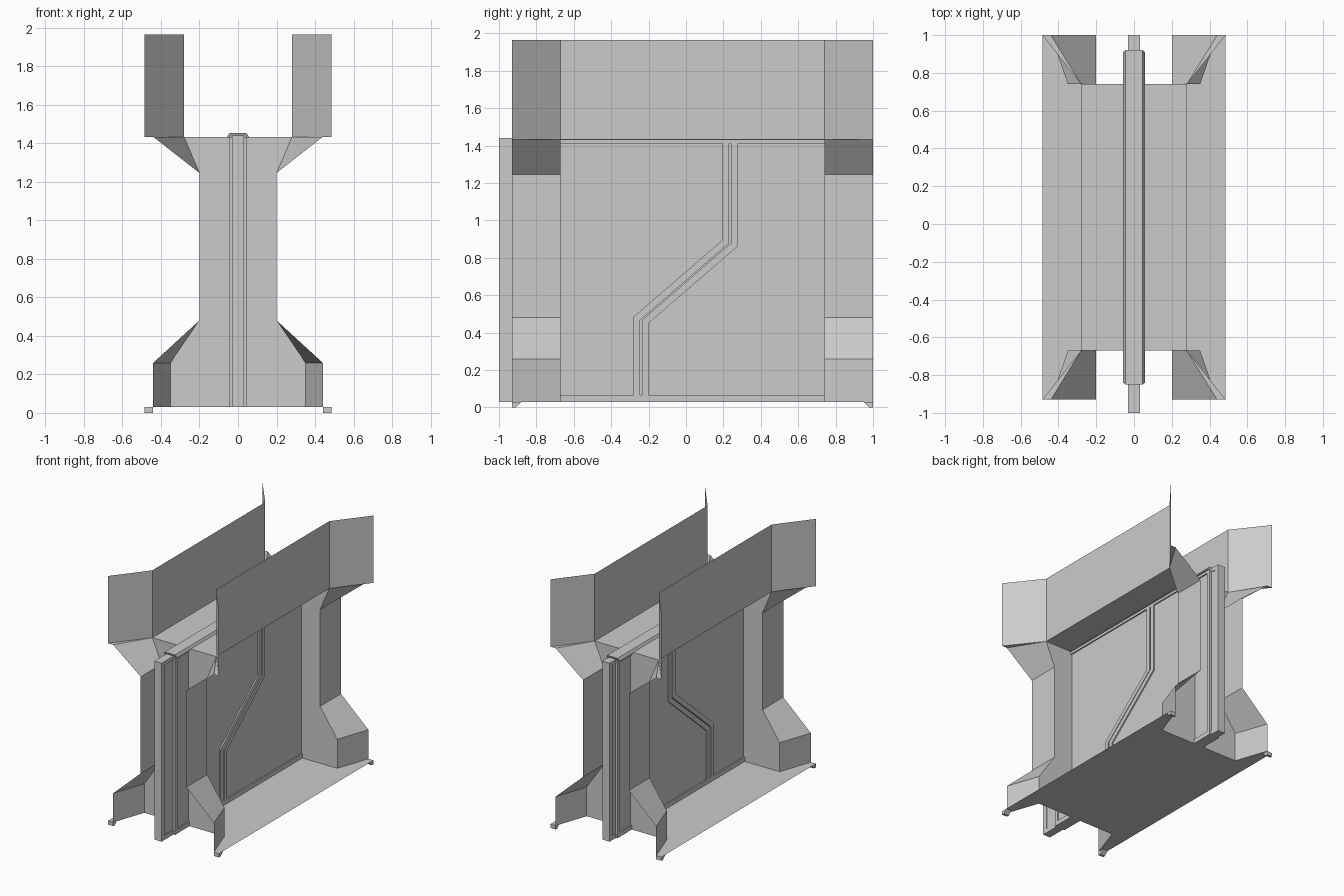
import bpy, bmesh

if "Cube" in bpy.data.objects:
    bpy.data.objects.remove(bpy.data.objects["Cube"], do_unlink=True)

GREY = (0.6, 0.6, 0.6, 1)
grey = bpy.data.materials.new("plain grey")
grey.use_nodes = True
grey.diffuse_color = GREY
grey.node_tree.nodes["Principled BSDF"].inputs["Base Color"].default_value = GREY

MID_Y = 0.035            # middle of the symmetric shell along y
INNER, END = 0.705, 0.965  # where the corner posts begin and end, from the middle
BASE, DECK, TOP = 0.03, 1.433, 1.965


def make(name, polys, mirror=""):
    """Object from polygons; mirrored ones are built around the shell middle."""
    bm = bmesh.new()
    for poly in polys:
        bm.faces.new([bm.verts.new(p) for p in poly])
    bmesh.ops.remove_doubles(bm, verts=bm.verts, dist=0.0005)
    bmesh.ops.recalc_face_normals(bm, faces=bm.faces)
    mesh = bpy.data.meshes.new(name)
    bm.to_mesh(mesh)
    bm.free()
    mesh.materials.append(grey)
    obj = bpy.data.objects.new(name, mesh)
    bpy.context.collection.objects.link(obj)
    if mirror:
        obj.location.y = MID_Y
        mod = obj.modifiers.new("Mirror", "MIRROR")
        mod.use_axis = ("x" in mirror, "y" in mirror, False)
        mod.merge_threshold = 0.0005
    return obj


def prism(yz, x0, x1):
    """Polygons of a (y, z) outline extruded along x."""
    a = [(x0, y, z) for y, z in yz]
    b = [(x1, y, z) for y, z in yz]
    sides = [(a[i - 1], a[i], b[i], b[i - 1]) for i in range(len(a))]
    return [a, b[::-1]] + sides


def box(x, y0, y1, z0, z1):
    return prism([(y0, z0), (y1, z0), (y1, z1), (y0, z1)], -x, x)


# Corner posts: flared foot, straight shaft, flared head
levels = [(BASE, 0.35, 0.44), (0.26, 0.35, 0.44), (0.48, 0.2, 0.2),
          (1.245, 0.2, 0.2), (DECK, 0.28, 0.44)]
skin, returns = [], []
for (z0, in0, out0), (z1, in1, out1) in zip(levels, levels[1:]):
    skin.append([(in0, INNER, z0), (out0, END, z0), (out1, END, z1), (in1, INNER, z1)])
    returns.append([(0.03, INNER, z0), (in0, INNER, z0), (in1, INNER, z1), (0.03, INNER, z1)])
skin.append([(0.28, INNER, DECK), (0.44, END, DECK), (0.485, END, DECK)])
make("corner_posts", skin, "xy")
make("post_inner_faces", returns, "xy")

# Parapets with splayed ends
path = [(0.28, 0), (0.28, INNER), (0.485, END)]
make("parapets", [[(*p, DECK), (*q, DECK), (*q, TOP), (*p, TOP)]
                  for p, q in zip(path, path[1:])], "xy")

# Walkway and base sheet
make("walkway", [[(0, 0, DECK), (0.28, 0, DECK), (0.28, INNER, DECK), (0, INNER, DECK)]], "xy")
make("base_sheet", [
    [(0, 0, BASE), (0.35, 0, BASE), (0.35, INNER, BASE), (0, INNER, BASE)],
    [(0.35, 0, BASE), (0.485, 0, BASE), (0.485, END, BASE), (0.44, END, BASE),
     (0.35, INNER, BASE)]], "xy")

# Small wedge feet at the corners
make("corner_feet", prism([(0.915, BASE), (END, BASE), (END, 0), (0.945, 0)], 0.44, 0.485), "xy")

# Central wall: recessed panels, thin tongues at both ends
FRONT, BACK = -0.85, 0.92
make("wall_panels", box(0.035, FRONT, BACK, BASE, DECK))
for name, y0, y1, edge0, edge1 in (("front_tongue", -1, FRONT, -1, -0.965),
                                   ("back_tongue", BACK, 1, 0.965, 1)):
    make(name, box(0.026, y0, y1, BASE, DECK))
    make(name + "_edge", box(0.032, edge0, edge1, BASE, 1.44))
    for part, z0, z1 in (("_sill", BASE, 0.065), ("_head", 1.41, 1.44)):
        make(name + part, box(0.032, y0, y1, z0, z1))

# Frame around the panels
for name, y0, y1, z0, z1 in (("bottom_rail", FRONT, BACK, BASE, 0.065),
                             ("top_rail", FRONT, BACK, 1.41, DECK),
                             ("front_stile", FRONT, FRONT + 0.03, BASE, DECK),
                             ("back_stile", BACK - 0.03, BACK, BASE, DECK)):
    make(name, box(0.045, y0, y1, z0, z1))

# Stepped seam: two strips with a narrow gap between them
left = [(-0.28, BASE), (-0.28, 0.485), (0.195, 0.895), (0.195, DECK)]
right = [(-0.2, BASE), (-0.2, 0.45), (0.275, 0.86), (0.275, DECK)]
for name, side, shift in (("seam_strip_front", left, -0.005), ("seam_strip_back", right, 0.005)):
    centre = [((a[0] + b[0]) / 2 + shift, (a[1] + b[1]) / 2) for a, b in zip(left, right)]
    strips = []
    for i in range(3):
        strips += prism([side[i], side[i + 1], centre[i + 1], centre[i]], -0.045, 0.045)
    make(name, strips)

# Chamfered ridge along the top of the wall
lower, upper = [(-0.058, 1.43), (0.058, 1.43)], [(0.045, 1.452), (-0.045, 1.452)]
section = lower + upper
a = [(x, FRONT if z > DECK else FRONT + 0.01, z) for x, z in section]
b = [(x, BACK if z > DECK else BACK - 0.01, z) for x, z in section]
make("top_ridge", [a, b[::-1]] + [(a[i - 1], a[i], b[i], b[i - 1]) for i in range(4)])
